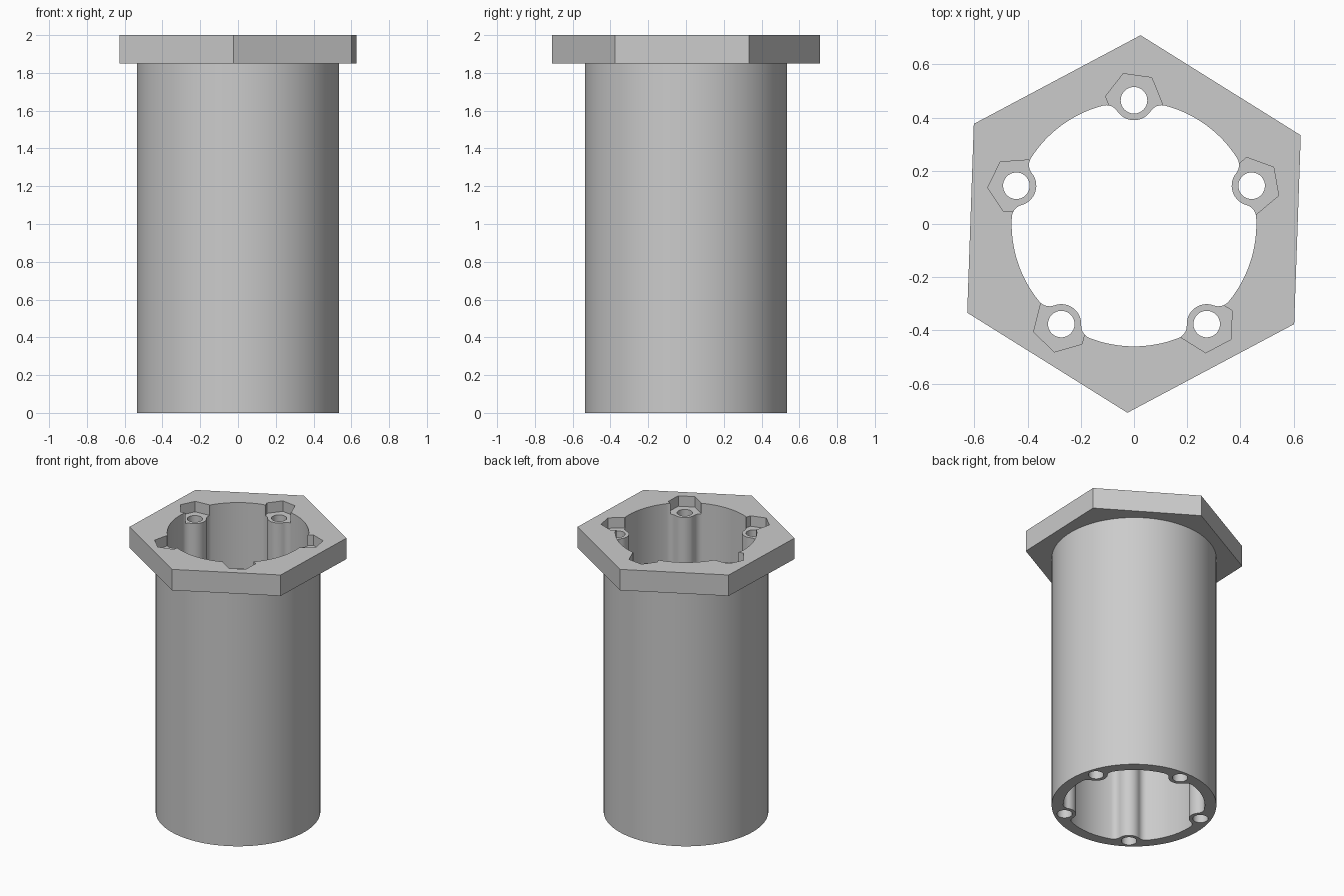
import bpy, bmesh
from math import sin, cos, pi, radians, atan2, sqrt, hypot

cube = bpy.data.objects.get("Cube")
if cube:
    bpy.data.objects.remove(cube, do_unlink=True)

HEIGHT, FLANGE_Z, POCKET_Z = 2.0, 1.85, 1.925
TUBE_R, BORE_R, FLANGE_R = 0.535, 0.46, 0.71
BOSS_DIST, BOSS_R, FILLET_R, HOLE_R, NUT_R = 0.465, 0.075, 0.05, 0.05, 0.108
BOSS_ANGLES = [radians(90 + 72 * i) for i in range(5)]

grey = bpy.data.materials.new("plain grey")
grey.use_nodes = True
colour = (0.6, 0.6, 0.6, 1)
grey.diffuse_color = colour
grey.node_tree.nodes["Principled BSDF"].inputs["Base Color"].default_value = colour


def arc(cx, cy, r, start, end, steps):
    """Points along an arc, both ends included."""
    angles = [start + (end - start) * i / steps for i in range(steps + 1)]
    return [(cx + r * cos(a), cy + r * sin(a)) for a in angles]


def ring(r, sides, turn=0, cx=0, cy=0):
    return arc(cx, cy, r, turn, turn + 2 * pi, sides)[:-1]


def prism(name, outline, z0, z1):
    """Closed solid raised from a flat outline."""
    bm = bmesh.new()
    base = bm.faces.new([bm.verts.new((x, y, z0)) for x, y in outline])
    top = bmesh.ops.extrude_face_region(bm, geom=[base])["geom"]
    moved = [v for v in top if isinstance(v, bmesh.types.BMVert)]
    bmesh.ops.translate(bm, verts=moved, vec=(0, 0, z1 - z0))
    bmesh.ops.recalc_face_normals(bm, faces=bm.faces)
    mesh = bpy.data.meshes.new(name)
    bm.to_mesh(mesh)
    bm.free()
    mesh.materials.append(grey)
    obj = bpy.data.objects.new(name, mesh)
    bpy.context.collection.objects.link(obj)
    return obj


def combine(target, tool, operation):
    """Apply a boolean and discard the tool."""
    tool.hide_render = True
    mod = target.modifiers.new(operation, "BOOLEAN")
    mod.operation, mod.solver, mod.object = operation, "EXACT", tool
    bpy.context.view_layer.objects.active = target
    bpy.ops.object.modifier_apply(modifier=mod.name)
    bpy.data.objects.remove(tool, do_unlink=True)


def bore_outline():
    """Round bore with five filleted screw bosses bulging inward."""
    # Fillet centre beside a boss that sits on the +x axis
    d = BORE_R - FILLET_R
    fx = (d * d - (BOSS_R + FILLET_R) ** 2 + BOSS_DIST ** 2) / (2 * BOSS_DIST)
    fy = sqrt(d * d - fx * fx)
    wall = atan2(fy, fx)
    touch = atan2(fy, fx - BOSS_DIST)
    unit = arc(fx, -fy, FILLET_R, -wall, pi - touch, 8)[:-1]
    unit += arc(BOSS_DIST, 0, BOSS_R, 2 * pi - touch, touch, 14)
    unit += arc(fx, fy, FILLET_R, touch - pi, wall, 8)[1:]
    unit += arc(0, 0, BORE_R, wall, radians(72) - wall, 16)[1:-1]
    return [(x * cos(a) - y * sin(a), x * sin(a) + y * cos(a))
            for a in BOSS_ANGLES for x, y in unit]


# Round tube with its hexagonal flange
body = prism("flanged_tube", ring(TUBE_R, 96), 0, FLANGE_Z + 0.05)
flange = prism("hex_flange", ring(FLANGE_R, 6, radians(28)), FLANGE_Z, HEIGHT)
combine(body, flange, "UNION")

# Bore with screw bosses
combine(body, prism("bore_cutter", bore_outline(), -0.1, HEIGHT + 0.1), "DIFFERENCE")

# Screw holes and nut pockets
for a in BOSS_ANGLES:
    x, y = BOSS_DIST * cos(a), BOSS_DIST * sin(a)
    hole = prism("hole_cutter", ring(HOLE_R, 32, a, x, y), -0.1, HEIGHT + 0.1)
    combine(body, hole, "DIFFERENCE")
    nut = prism("nut_cutter", ring(NUT_R, 6, a + radians(22), x, y), POCKET_Z, HEIGHT + 0.1)
    combine(body, nut, "DIFFERENCE")

# Smooth round walls, crisp edges
bpy.ops.object.select_all(action="DESELECT")
body.select_set(True)
bpy.context.view_layer.objects.active = body
bpy.ops.object.shade_smooth_by_angle(angle=radians(30))
